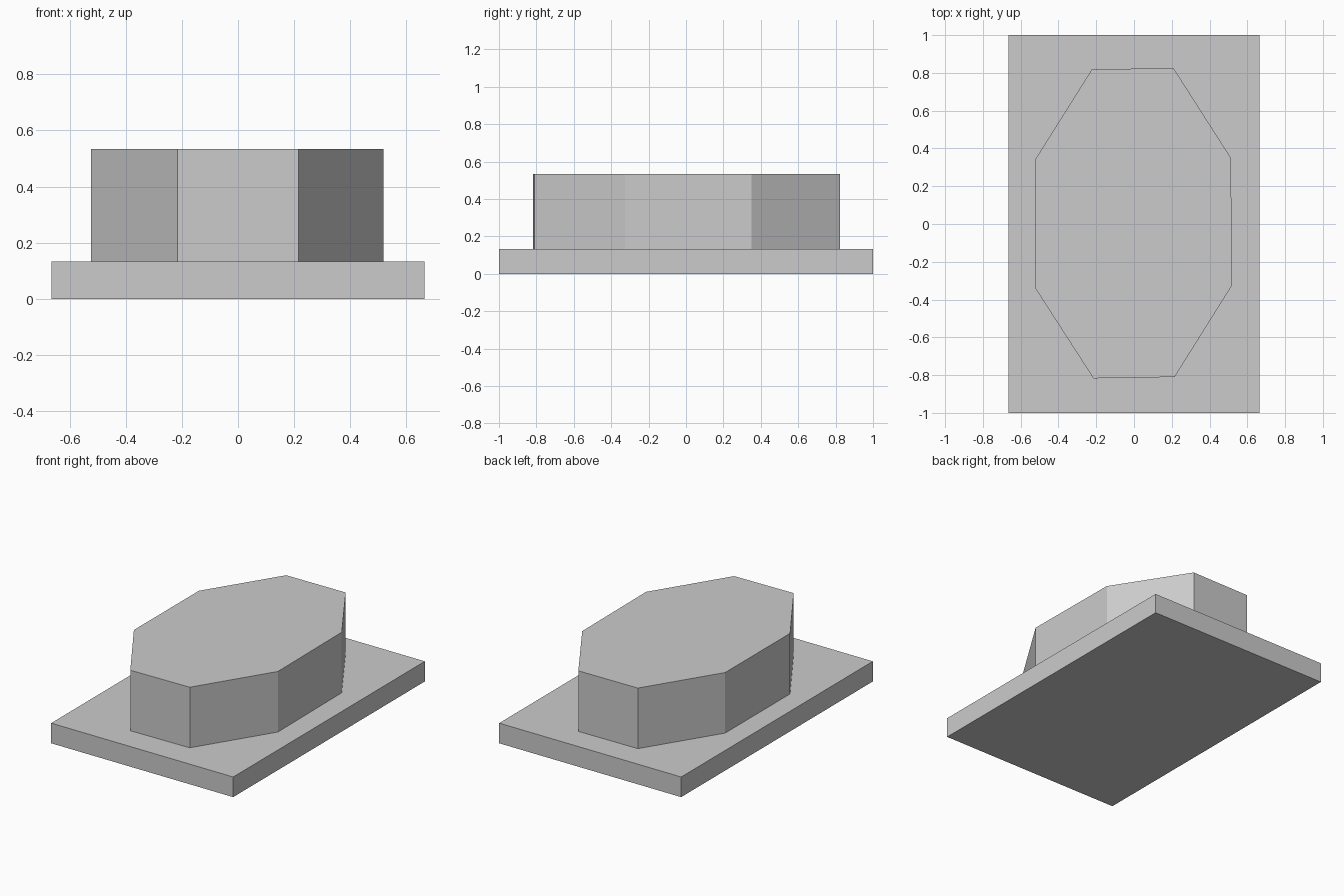
import bpy
import bmesh

if "Cube" in bpy.data.objects:
    bpy.data.objects.remove(bpy.data.objects["Cube"])


def prism(name, outline, z0, z1):
    """Extrude a flat counter-clockwise outline from z0 up to z1."""
    bm = bmesh.new()
    base = bm.faces.new([bm.verts.new((x, y, z0)) for x, y in outline])
    geom = bmesh.ops.extrude_face_region(bm, geom=[base], use_keep_orig=True)["geom"]
    top = [v for v in geom if isinstance(v, bmesh.types.BMVert)]
    bmesh.ops.translate(bm, verts=top, vec=(0, 0, z1 - z0))
    bmesh.ops.recalc_face_normals(bm, faces=bm.faces)
    mesh = bpy.data.meshes.new(name)
    bm.to_mesh(mesh)
    bm.free()
    obj = bpy.data.objects.new(name, mesh)
    bpy.context.collection.objects.link(obj)
    return obj


# Rectangular base plate
W, L = 0.665, 1.0
prism("base_plate", [(-W, -L), (W, -L), (W, L), (-W, L)], 0, 0.133)

# Elongated, slightly irregular octagonal block on the plate
octagon = [(-0.215, -0.817), (0.215, -0.81), (0.519, -0.325), (0.513, 0.35),
           (0.21, 0.824), (-0.222, 0.82), (-0.524, 0.34), (-0.524, -0.338)]
prism("octagonal_block", octagon, 0.133, 0.533)
